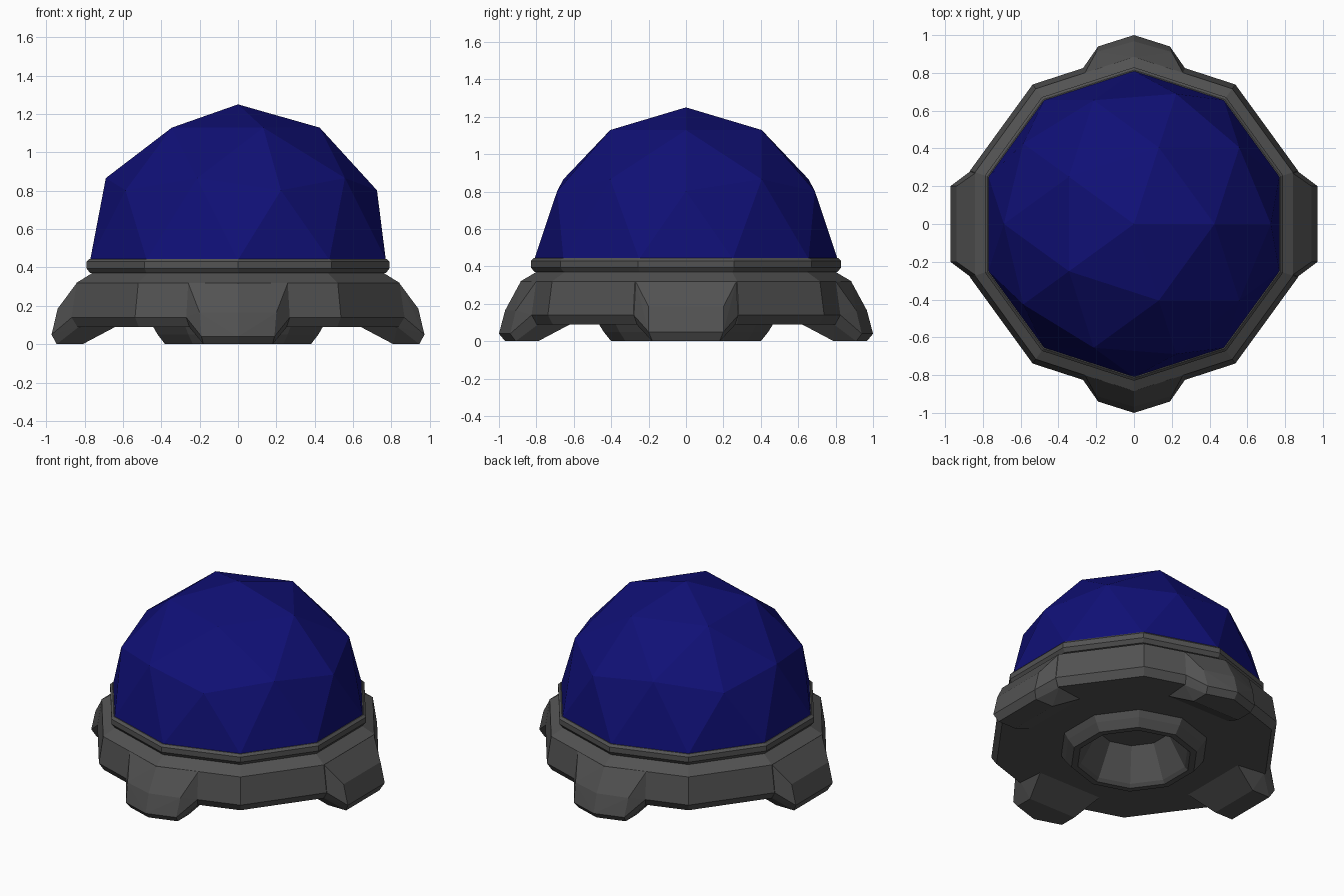
import bpy, bmesh, math

if "Cube" in bpy.data.objects:
    bpy.data.objects.remove(bpy.data.objects["Cube"])


def material(name, rgb):
    m = bpy.data.materials.new(name)
    m.diffuse_color = (*rgb, 1)
    m.use_nodes = True
    m.node_tree.nodes["Principled BSDF"].inputs["Base Color"].default_value = m.diffuse_color
    return m


GREY = material("dark grey metal", (0.085, 0.085, 0.085))
BLUE = material("deep blue glass", (0.005, 0.005, 0.18))


def finish(bm, name, mat):
    bmesh.ops.recalc_face_normals(bm, faces=bm.faces)
    me = bpy.data.meshes.new(name)
    bm.to_mesh(me)
    bm.free()
    me.materials.append(mat)
    ob = bpy.data.objects.new(name, me)
    bpy.context.collection.objects.link(ob)
    return ob


def lathe(name, profile, mat, cap_start=False, close=False, n=10):
    bm = bmesh.new()
    rings = []
    for r, z in profile:
        angles = [math.radians(18) + math.tau * i / n for i in range(n)]
        rings.append([bm.verts.new((r * math.cos(a), r * math.sin(a), z)) for a in angles])
    pairs = list(zip(rings, rings[1:]))
    if close:
        pairs.append((rings[-1], rings[0]))
    for a, b in pairs:
        for i in range(n):
            j = (i + 1) % n
            bm.faces.new((a[i], a[j], b[j], b[i]))
    if cap_start:
        bm.faces.new(rings[0])
    return finish(bm, name, mat)


# Ten-sided base: recessed socket, underside boss, flat underside, sloped skirt
lathe("base_body", [
    (0.23, 0.23), (0.34, 0.02), (0.36, 0.0), (0.40, 0.0), (0.44, 0.05), (0.465, 0.09),
    (0.88, 0.09), (0.913, 0.14), (0.885, 0.32), (0.80, 0.37)], GREY, cap_start=True)

# Collar that holds the dome
lathe("dome_collar", [
    (0.77, 0.37), (0.81, 0.37), (0.83, 0.395), (0.83, 0.43), (0.815, 0.445), (0.77, 0.445)],
    GREY, close=True)

# Upper half of a faceted ball as the dome
bm = bmesh.new()
bmesh.ops.create_icosphere(bm, subdivisions=2, radius=0.81)
bmesh.ops.delete(bm, geom=[f for f in bm.faces if f.calc_center_median().z < 0], context='FACES')
bmesh.ops.translate(bm, vec=(0, 0, 0.44), verts=bm.verts)
finish(bm, "dome", BLUE)


# Feet: (outward, half width, height) points, mirrored in width
def foot(name, pts, angle):
    ca, sa = math.cos(angle), math.sin(angle)
    bm = bmesh.new()
    for d, w, z in pts:
        for t in ({w, -w} if w else {0}):
            bm.verts.new((d * ca - t * sa, d * sa + t * ca, z))
    res = bmesh.ops.convex_hull(bm, input=bm.verts)
    junk = set(res["geom_interior"]) | set(res["geom_unused"])
    bmesh.ops.delete(bm, geom=[v for v in junk if isinstance(v, bmesh.types.BMVert)], context='VERTS')
    bmesh.ops.dissolve_limit(bm, angle_limit=0.02, verts=bm.verts, edges=bm.edges)
    finish(bm, name, GREY)


side = [(0.84, 0.27, 0.32), (0.866, 0.28, 0.14), (0.94, 0.20, 0.185), (0.972, 0.20, 0.05),
        (0.945, 0.18, 0.0), (0.81, 0.18, 0.0), (0.64, 0.24, 0.09), (0.83, 0.265, 0.09)]
end = [(0.883, 0, 0.32), (0.80, 0.26, 0.32), (0.825, 0.27, 0.14), (0.967, 0, 0.165),
       (0.91, 0.20, 0.165), (1.0, 0, 0.04), (0.94, 0.19, 0.04), (0.967, 0, 0.0),
       (0.91, 0.18, 0.0), (0.79, 0.18, 0.0), (0.62, 0.24, 0.09), (0.79, 0.255, 0.09)]
foot("right_foot", side, 0)
foot("left_foot", side, math.pi)
foot("back_foot", end, math.pi / 2)
foot("front_foot", end, -math.pi / 2)
